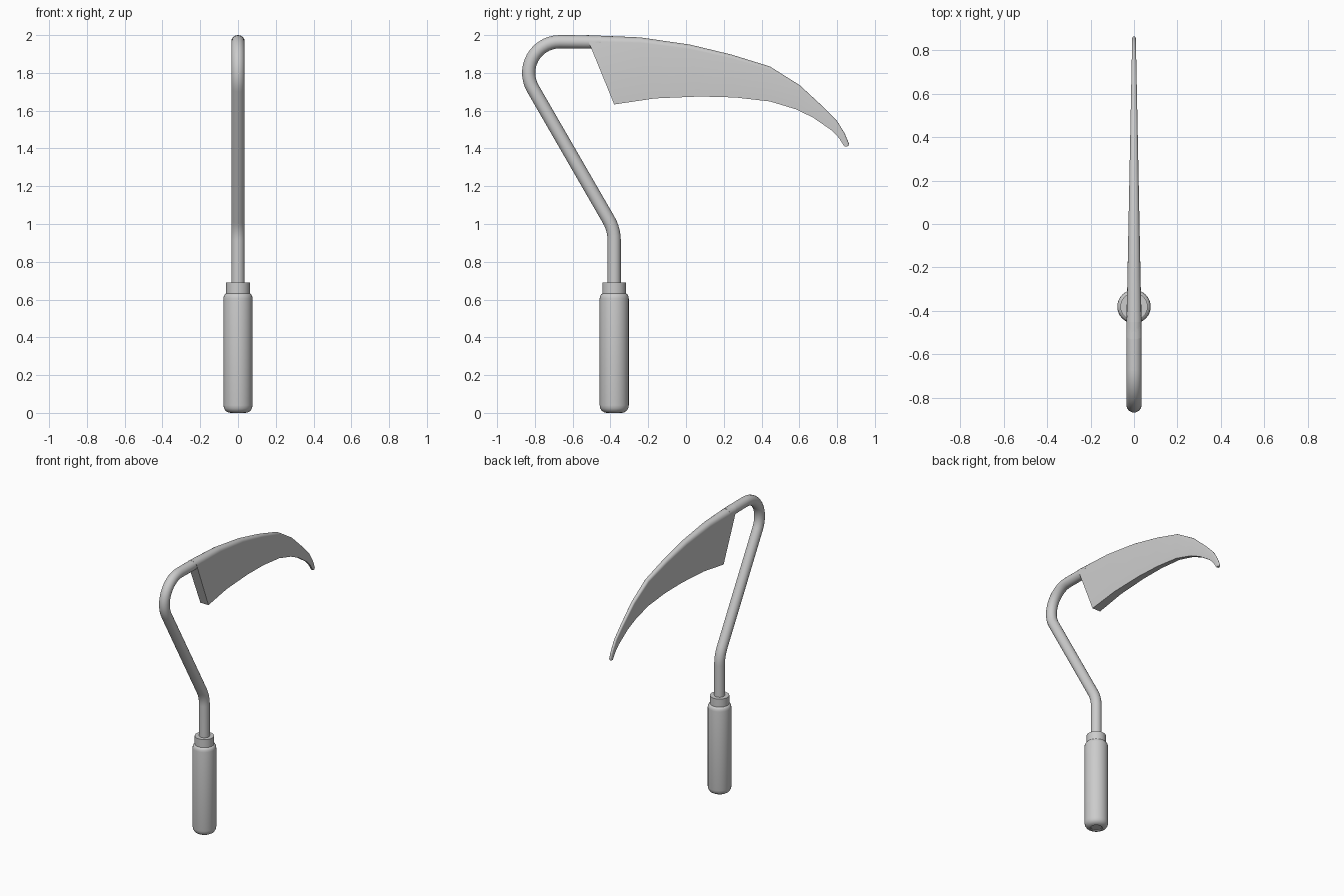
import bpy, bmesh
from math import sin, cos, pi, radians
from mathutils import Vector

if "Cube" in bpy.data.objects:
    bpy.data.objects.remove(bpy.data.objects["Cube"])


def loft(name, rings, angle=35):
    """Skin a list of equal-length rings and cap both ends."""
    bm = bmesh.new()
    rows = [[bm.verts.new(p) for p in ring] for ring in rings]
    n = len(rows[0])
    for a, b in zip(rows, rows[1:]):
        for i in range(n):
            j = (i + 1) % n
            bm.faces.new((a[i], a[j], b[j], b[i]))
    bm.faces.new(rows[0])
    bm.faces.new(rows[-1])
    bmesh.ops.recalc_face_normals(bm, faces=bm.faces)
    mesh = bpy.data.meshes.new(name)
    bm.to_mesh(mesh)
    bm.free()
    obj = bpy.data.objects.new(name, mesh)
    bpy.context.collection.objects.link(obj)
    bpy.ops.object.select_all(action='DESELECT')
    bpy.context.view_layer.objects.active = obj
    obj.select_set(True)
    bpy.ops.object.shade_smooth_by_angle(angle=radians(angle))
    return obj


def turned(name, profile, y, n=32):
    """Lathe a (radius, z) profile about a vertical axis."""
    return loft(name, [[(r * cos(2 * pi * i / n), y + r * sin(2 * pi * i / n), z)
                        for i in range(n)] for r, z in profile])


def arc(cy, cz, r, start, end, steps):
    angles = [radians(start + (end - start) * i / steps) for i in range(steps + 1)]
    return [(cy + r * cos(a), cz + r * sin(a)) for a in angles]


HANDLE_Y = -0.38
ROD_R = 0.035

# Grip with rounded ends and a bore for the rod
turned("handle", [(0.036, 0.03), (0.036, 0.004), (0.04, 0), (0.053, 0.003),
                  (0.066, 0.011), (0.074, 0.024), (0.077, 0.04), (0.077, 0.605),
                  (0.075, 0.618), (0.069, 0.629), (0.06, 0.634)], HANDLE_Y)

# Collar on top of the grip
turned("ferrule", [(0.063, 0.62), (0.063, 0.69)], HANDLE_Y)

# Bent rod: up the handle, slanted back, then over the top to the blade
path = [(HANDLE_Y, 0.006)]
path += arc(HANDLE_Y - 0.22, 0.912, 0.22, 0, 30, 5)
path += arc(-0.668, 1.80, 0.165, 210, 90, 14)
path += [(-0.45, 1.963)]
rings = []
for k, (y, z) in enumerate(path):
    a, b = path[max(k - 1, 0)], path[min(k + 1, len(path) - 1)]
    # straight runs keep the exact arc tangents
    if k == 1 or k == 0:
        ty, tz = 0, 1
    elif k == 6 or k == 7:
        ty, tz = -0.5, 0.866
    elif k >= len(path) - 2:
        ty, tz = 1, 0
    else:
        t = Vector((b[0] - a[0], b[1] - a[1])).normalized()
        ty, tz = t
    rings.append([(ROD_R * cos(q), y - tz * ROD_R * sin(q), z + ty * ROD_R * sin(q))
                  for q in (2 * pi * i / 20 for i in range(20))])
loft("bent_rod", rings)

# Blade: rounded spine, flat sides and flat lower edge, thinning toward the tip
spine = [(-0.53, 2.0), (-0.245, 1.988), (0.02, 1.95), (0.24, 1.897), (0.444, 1.834),
         (0.603, 1.734), (0.735, 1.612), (0.80, 1.545), (0.84, 1.48),
         (0.863, 1.425), (0.859, 1.412)]
edge = [(-0.38, 1.633), (-0.164, 1.665), (0.074, 1.675), (0.26, 1.67), (0.444, 1.649),
        (0.58, 1.608), (0.672, 1.564), (0.772, 1.495), (0.81, 1.455),
        (0.832, 1.42), (0.84, 1.41)]
rings = []
for (sy, sz), (ey, ez) in zip(spine, edge):
    top, low = Vector((0, sy, sz)), Vector((0, ey, ez))
    d = low - top
    w = ROD_R - (sy + 0.5) * 0.0195
    h = min(w, d.length * 0.4)
    d.normalize()
    centre = top + d * h
    ring = [centre + Vector((w * cos(q), 0, 0)) - d * h * sin(q)
            for q in (pi * i / 8 for i in range(9))]
    ring += [low + Vector((-w * 0.9, 0, 0)), low + Vector((w * 0.9, 0, 0))]
    rings.append(ring)
loft("blade", rings)
